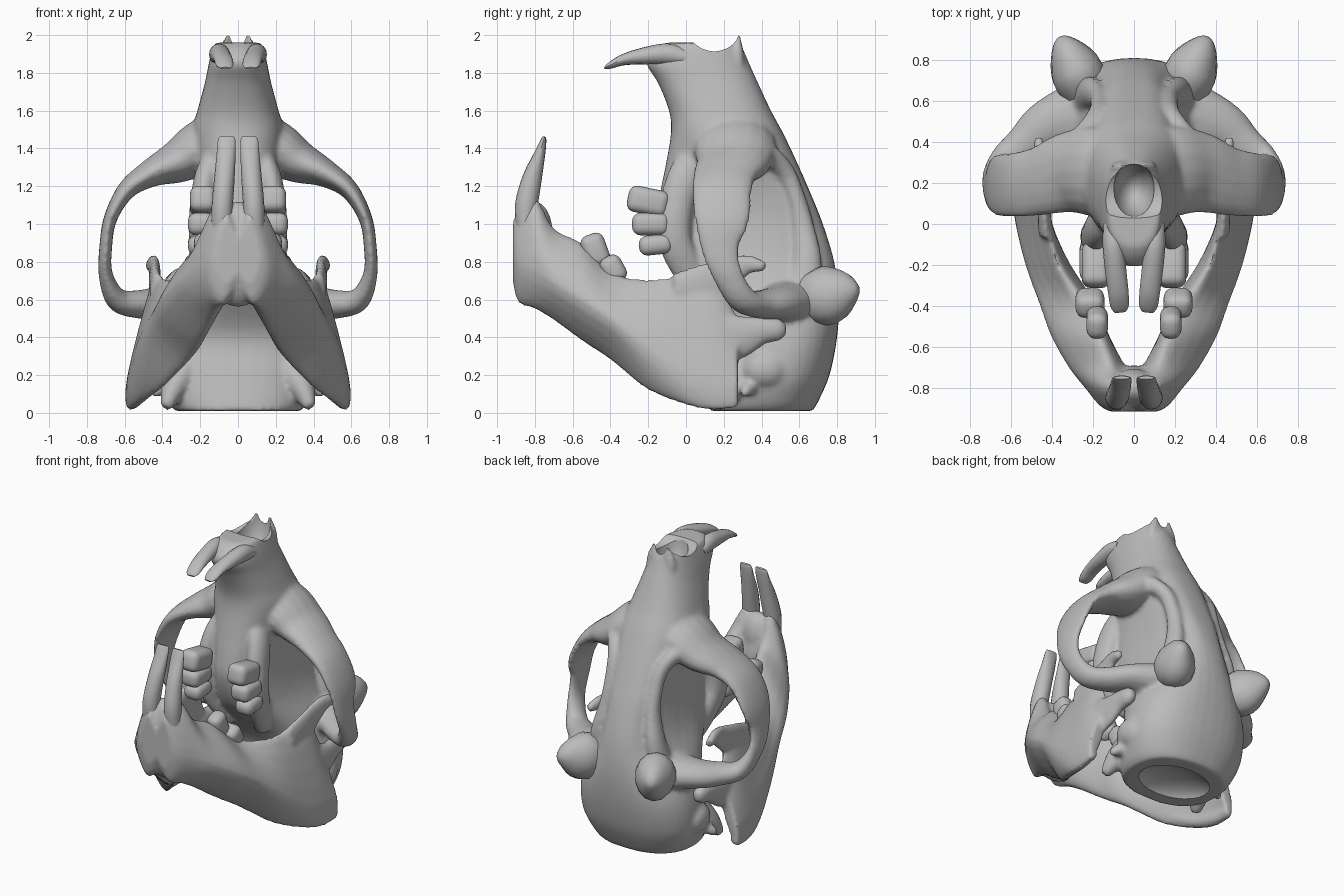
import bpy, bmesh, math
from mathutils import Vector, Matrix

bone = bpy.data.materials.new("bone grey")
bone.diffuse_color = (0.5, 0.5, 0.5, 1)


def spline(rows, steps, closed=False):
    """Smooth curve through rows of any dimension."""
    n, out = len(rows), []
    get = (lambda i: rows[i % n]) if closed else (lambda i: rows[max(0, min(n - 1, i))])
    for i in range(n if closed else n - 1):
        for s in range(steps):
            t = s / steps
            out.append([0.5 * (2 * b + (c - a) * t + (2 * a - 5 * b + 4 * c - d) * t * t
                               + (3 * b - a - 3 * c + d) * t ** 3)
                        for a, b, c, d in zip(get(i - 1), get(i), get(i + 1), get(i + 2))])
    return out if closed else out + [list(rows[-1])]


def loft(bm, rings):
    vs = [[bm.verts.new(p) for p in r] for r in rings]
    n = len(vs[0])
    for a, b in zip(vs, vs[1:]):
        for i in range(n):
            bm.faces.new((a[i], a[(i + 1) % n], b[(i + 1) % n], b[i]))
    bm.faces.new(vs[0])
    bm.faces.new(vs[-1])


def tube(bm, rows, up, steps=5, n=16):
    """rows: x, y, z, radius along up, radius across."""
    pts, rings = spline(rows, steps), []
    for i, p in enumerate(pts):
        t = (Vector(pts[min(i + 1, len(pts) - 1)][:3]) - Vector(pts[max(i - 1, 0)][:3])).normalized()
        side = Vector(up).cross(t).normalized()
        u = t.cross(side)
        rings.append([Vector(p[:3]) + u * p[3] * math.cos(a) + side * p[4] * math.sin(a)
                      for a in (2 * math.pi * k / n for k in range(n))])
    loft(bm, rings)


def ball(bm, pos, size):
    bmesh.ops.create_uvsphere(bm, u_segments=24, v_segments=14, radius=1,
                              matrix=Matrix.Translation(pos) @ Matrix.Diagonal((*size, 1)))


def mirror_x(bm):
    new = bmesh.ops.duplicate(bm, geom=bm.verts[:] + bm.edges[:] + bm.faces[:])["geom"]
    for v in new:
        if isinstance(v, bmesh.types.BMVert):
            v.co.x *= -1


def finish(name, bm):
    bmesh.ops.recalc_face_normals(bm, faces=bm.faces[:])
    me = bpy.data.meshes.new(name)
    bm.to_mesh(me)
    bm.free()
    me.materials.append(bone)
    ob = bpy.data.objects.new(name, me)
    bpy.context.collection.objects.link(ob)
    return ob


def activate(ob):
    bpy.ops.object.select_all(action='DESELECT')
    ob.select_set(True)
    bpy.context.view_layer.objects.active = ob


def smooth(ob, angle=40):
    activate(ob)
    bpy.ops.object.shade_smooth_by_angle(angle=math.radians(angle))


def fuse(ob, iterations):
    """Blend overlapping volumes into one continuous bone."""
    activate(ob)
    r = ob.modifiers.new("fuse", 'REMESH')
    r.mode, r.voxel_size = 'VOXEL', 0.015
    s = ob.modifiers.new("soften", 'SMOOTH')
    s.factor, s.iterations = 0.5, iterations
    for m in ("fuse", "soften"):
        bpy.ops.object.modifier_apply(modifier=m)


# Cranium: paired parts first
bm = bmesh.new()
# cheek arch
tube(bm, [(.06, .25, 1.46, .20, .16), (.20, .26, 1.40, .22, .145), (.32, .25, 1.33, .20, .115),
          (.46, .21, 1.27, .17, .075), (.59, .19, 1.18, .16, .05), (.675, .19, 1.03, .15, .036),
          (.70, .18, .88, .105, .034), (.70, .22, .73, .08, .038), (.64, .30, .60, .08, .06),
          (.53, .39, .575, .10, .075), (.42, .48, .58, .13, .09), (.22, .54, .58, .19, .13)], (0, 1, 0))
# brow ridge along the eye socket
tube(bm, [(.30, .34, 1.37, .07, .06), (.235, .44, 1.36, .06, .055), (.18, .53, 1.27, .05, .05),
          (.165, .585, 1.13, .05, .05), (.175, .62, .98, .06, .05), (.21, .64, .80, .08, .06),
          (.25, .61, .62, .1, .06)], (0, 1, 0))
# nasal spike
tube(bm, [(.06, .285, 1.80, .03, .05), (.058, .278, 1.90, .028, .05), (.053, .276, 1.96, .02, .032),
          (.05, .276, 2.005, .01, .014)], (0, 1, 0))
# skull base spikes
tube(bm, [(.26, .32, .26, .11, .10), (.34, .23, .13, .08, .07), (.38, .16, .03, .03, .03)], (0, 1, 0))
tube(bm, [(.34, .36, .17, .05, .05), (.42, .32, .12, .035, .035), (.455, .30, .10, .015, .015)], (0, 0, 1))
# ear capsule
ball(bm, (.37, .42, .23), (.08, .12, .10))
# tooth-bearing ridge
tube(bm, [(.10, .07, 1.42, .06, .05), (.165, .0, 1.27, .09, .06), (.19, -.05, 1.1, .09, .065),
          (.20, -.06, .92, .09, .06), (.17, .01, .75, .08, .05), (.12, .10, .6, .05, .05)], (0, 1, 0))
mirror_x(bm)
# snout and braincase: z, ventral y, dorsal y, half width; the roof side is squarer
rings = []
for z, v, d, w in spline([(1.96, -.11, .28, .125), (1.92, -.17, .305, .138), (1.85, -.21, .335, .155),
                          (1.75, -.15, .38, .175), (1.6, -.09, .45, .215), (1.48, -.08, .515, .245),
                          (1.3, -.11, .60, .225), (1.15, -.14, .665, .20), (1.0, -.15, .725, .20),
                          (.8, -.08, .785, .24), (.6, .08, .81, .33), (.4, .19, .80, .40),
                          (.2, .16, .76, .415), (.06, .13, .70, .37), (.01, .12, .67, .33)], 4):
    ring = []
    socket = max(0, 1 - abs(z - 1.1) / .4)
    for k in range(40):
        c, s = math.cos(k * math.pi / 20), math.sin(k * math.pi / 20)
        e = .85 - (.25 * socket if s > 0 else 0)
        ring.append((w * math.copysign(abs(c) ** e, c),
                     (v + d) / 2 + (d - v) / 2 * math.copysign(abs(s) ** e, s), z))
    rings.append(ring)
loft(bm, rings)
cranium = finish("cranium", bm)
fuse(cranium, 5)

# Nostril, snout dip and hollow at the skull base
for pos, size in (((0, .165, 1.98), (.105, .13, .22)), ((0, .145, 2.03), (.3, .14, .13)),
                  ((0, .40, -.02), (.27, .19, .10))):
    cb = bmesh.new()
    ball(cb, pos, size)
    cutter = finish("cutter", cb)
    cutter.hide_render = True
    activate(cranium)
    m = cranium.modifiers.new("cut", 'BOOLEAN')
    m.operation, m.object, m.solver = 'DIFFERENCE', cutter, 'EXACT'
    bpy.ops.object.modifier_apply(modifier="cut")
    bpy.data.objects.remove(cutter)
smooth(cranium, 45)

# Lower jaw: y, then x/z of the top, outer, bottom and inner edge
bm = bmesh.new()
stations = [(-.915, .06, 1.02, .12, .82, .06, .68, -.02, .82), (-.885, .07, 1.08, .17, .79, .08, .58, -.02, .80),
            (-.80, .09, 1.15, .24, .75, .11, .55, -.02, .80), (-.70, .12, .98, .32, .69, .14, .49, .04, .74),
            (-.55, .17, .90, .405, .60, .20, .38, .12, .62), (-.40, .24, .75, .46, .50, .27, .28, .18, .48),
            (-.20, .37, .71, .53, .34, .42, .12, .31, .36), (0, .42, .74, .575, .21, .52, .045, .41, .34),
            (.15, .43, .75, .585, .20, .565, .015, .455, .32), (.275, .45, .50, .585, .18, .58, .03, .485, .22)]
rings = []
for y, *p in spline(stations, 4):
    keys = [p[i:i + 2] for i in (0, 2, 4, 6)]
    rings.append([(x, y, z) for x, z in spline(keys, 5, True)])
loft(bm, rings)
# thickened lower rear border
tube(bm, [(.44, -.15, .17, .05, .04), (.52, .0, .10, .05, .04), (.555, .15, .07, .05, .035),
          (.565, .275, .08, .045, .03)], (0, 0, 1))
# coronoid blade
tube(bm, [(.43, -.05, .64, .10, .035), (.44, .10, .68, .11, .033), (.44, .22, .74, .085, .03),
          (.45, .32, .785, .055, .03), (.47, .42, .775, .025, .025)], (0, 0, 1))
# jaw joint
tube(bm, [(.48, .10, .38, .15, .045), (.47, .27, .40, .12, .045), (.46, .40, .435, .075, .045),
          (.45, .49, .44, .06, .045), (.45, .53, .44, .03, .025)], (0, 0, 1))
mirror_x(bm)
# chin bridge
ball(bm, (0, -.80, .80), (.16, .11, .24))
ball(bm, (0, -.80, .95), (.11, .095, .17))
jaw = finish("lower_jaw", bm)
fuse(jaw, 5)
smooth(jaw, 45)

# Incisors
bm = bmesh.new()
tube(bm, [(.10, .0, 1.88, .045, .05), (.10, -.10, 1.90, .055, .053), (.09, -.22, 1.89, .045, .052),
          (.077, -.33, 1.87, .03, .05), (.07, -.40, 1.84, .018, .045), (.067, -.43, 1.825, .006, .028)], (0, 0, 1))
mirror_x(bm)
smooth(finish("upper_incisors", bm))
bm = bmesh.new()
tube(bm, [(.085, -.85, .98, .05, .054), (.083, -.845, 1.10, .06, .056), (.072, -.815, 1.24, .052, .054),
          (.063, -.775, 1.37, .03, .05), (.06, -.755, 1.44, .016, .047), (.06, -.75, 1.462, .008, .038)], (0, 1, 0))
mirror_x(bm)
smooth(finish("lower_incisors", bm))


# Molars: rounded blocks
def molars(name, blocks):
    bm = bmesh.new()
    for pos, size, tilt in blocks:
        bmesh.ops.create_cube(bm, size=1, matrix=Matrix.Translation(pos)
                              @ Matrix.Rotation(tilt, 4, 'X') @ Matrix.Diagonal((*size, 1)))
    bmesh.ops.bevel(bm, geom=bm.edges[:], offset=.045, segments=4, profile=.5, affect='EDGES')
    mirror_x(bm)
    smooth(finish(name, bm))


molars("upper_molars", [((.185, -.20, 1.12), (.14, .22, .14), -.2), ((.195, -.185, 1.0), (.14, .20, .12), 0),
                        ((.20, -.16, .89), (.13, .18, .105), .1)])
molars("lower_molars", [((.18, -.48, .86), (.105, .13, .18), .35), ((.215, -.385, .76), (.14, .12, .15), .5)])

# Rounded knobs on the back of the skull
bm = bmesh.new()
tube(bm, [(.235, .64, .61, .12, .11), (.26, .70, .615, .15, .13), (.29, .77, .625, .155, .125),
          (.325, .84, .645, .115, .09), (.35, .89, .655, .06, .05), (.36, .91, .66, .02, .02)],
     (0, 0, 1), steps=2, n=14)
mirror_x(bm)
smooth(finish("rear_knobs", bm))
